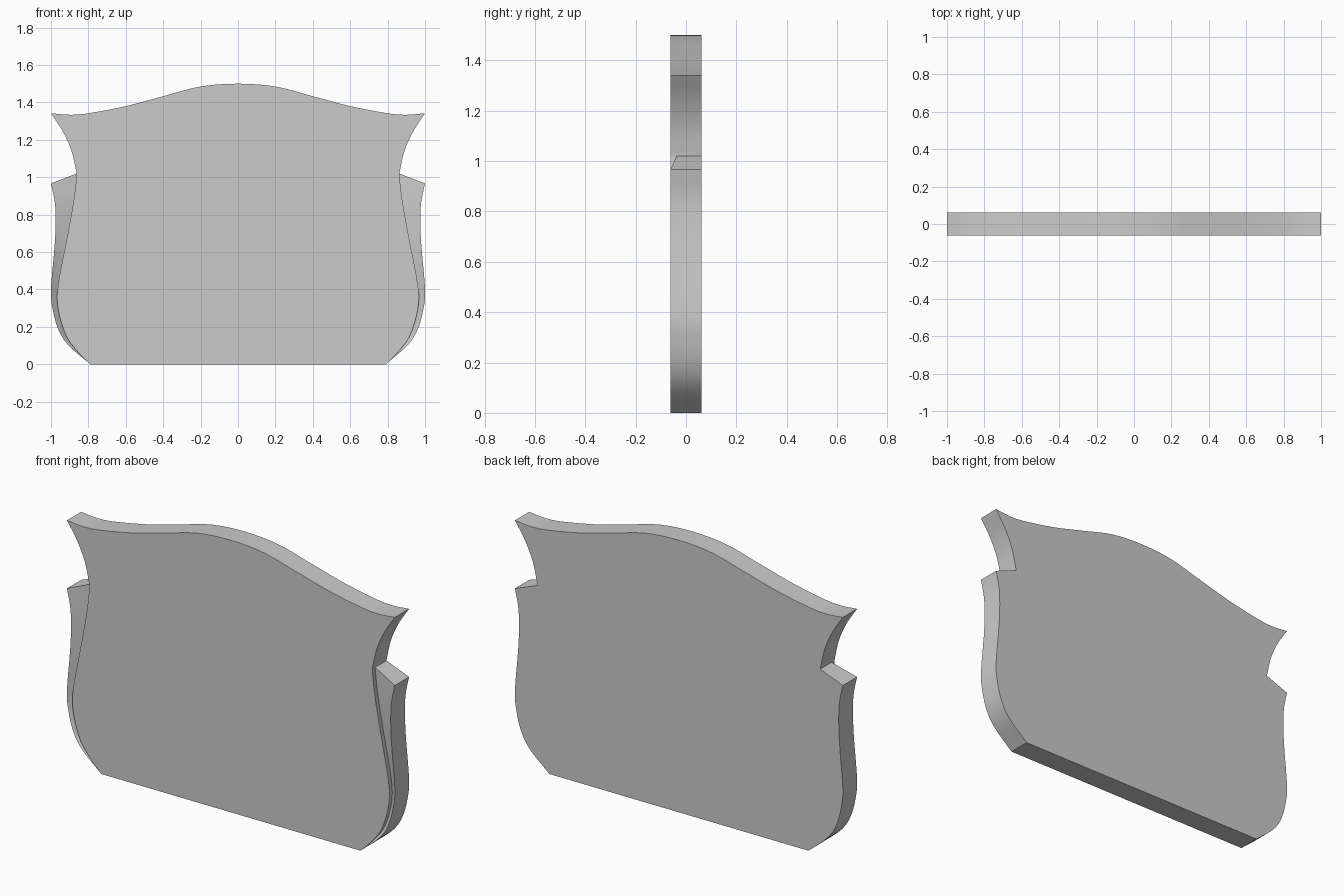
import bpy, bmesh
from mathutils import Vector

if "Cube" in bpy.data.objects:
    bpy.data.objects.remove(bpy.data.objects["Cube"])

FRONT, BACK, GROOVE = -0.062, 0.062, -0.037
STEPS = 6


def spline(pts, first=None):
    """Catmull-Rom curve through (x, z) points."""
    p = [Vector(q) for q in pts]
    p = [Vector(first) if first else 2 * p[0] - p[1]] + p + [2 * p[-1] - p[-2]]
    out = []
    for a, b, c, d in zip(p, p[1:], p[2:], p[3:]):
        for i in range(STEPS):
            t = i / STEPS
            out.append(0.5 * (2 * b + (c - a) * t + (2 * a - 5 * b + 4 * c - d) * t * t
                              + (3 * b - a - 3 * c + d) * t ** 3))
    return out + [p[-2]]


# Right-half outline curves: crest, ear, edge of the front panel, edge of the wing
crest = spline([(0, 1.5), (.2, 1.485), (.4, 1.433), (.6, 1.38), (.8, 1.342),
                (.9, 1.334), (1, 1.342)], first=(-.2, 1.485))
ear = spline([(1, 1.342), (.937, 1.245), (.89, 1.14), (.862, 1.02)])
inner = spline([(.862, 1.02), (.878, .88), (.916, .667), (.953, .48), (.967, .356),
                (.953, .254), (.916, .147), (.857, .067), (.79, 0)])
outer = spline([(1, .967), (.98, .87), (.975, .774), (.98, .64), (1, .40),
                (.99, .29), (.96, .185), (.905, .1), (.79, 0)])

bm = bmesh.new()


def row(curve, y):
    ys = y if isinstance(y, list) else [y] * len(curve)
    return [bm.verts.new((p.x, d, p.y)) for p, d in zip(curve, ys)]


def strip(a, b):
    for i in range(len(a) - 1):
        quad = list(dict.fromkeys((a[i], a[i + 1], b[i + 1], b[i])))
        if len(quad) > 2:
            bm.faces.new(quad)


upper = crest + ear[1:]
upper_f, upper_b = row(upper, FRONT), row(upper, BACK)
inner_f = [upper_f[-1]] + row(inner[1:], FRONT)
outer_b = row(outer, BACK)
outer_f = row(outer[:-1], FRONT) + [inner_f[-1]]
# Groove beside the panel runs out at the bottom corner
depths = [FRONT + (GROOVE - FRONT) * min(1, (len(inner) - 1 - i) / 12) for i in range(len(inner))]
inner_g = row(inner[:-1], depths[:-1]) + [inner_f[-1]]
base_f = bm.verts.new((0, FRONT, 0))
base_b = bm.verts.new((0, BACK, 0))

# Front and back faces
bm.faces.new(upper_f + inner_f[1:] + [base_f])
bm.faces.new(upper_b + outer_b + [base_b])
# Rim, groove wall, sloping wing, wing side
strip(upper_f[:-1], upper_b[:-1])
bm.faces.new((upper_f[-2], upper_f[-1], inner_g[0], upper_b[-1], upper_b[-2]))
strip(inner_f, inner_g)
strip(inner_g, outer_f)
strip(outer_f, outer_b)
# Wing top and base
bm.faces.new((inner_g[0], outer_f[0], outer_b[0], upper_b[-1]))
bm.faces.new((inner_f[-1], outer_b[-1], base_b, base_f))
bmesh.ops.recalc_face_normals(bm, faces=bm.faces)

mesh = bpy.data.meshes.new("headboard_panel")
bm.to_mesh(mesh)
bm.free()
panel = bpy.data.objects.new("headboard_panel", mesh)
bpy.context.collection.objects.link(panel)
mirror = panel.modifiers.new("mirror", 'MIRROR')
mirror.use_axis[0] = True
mirror.use_clip = True

bpy.context.view_layer.objects.active = panel
panel.select_set(True)
bpy.ops.object.modifier_apply(modifier="mirror")
bpy.ops.object.shade_smooth_by_angle(angle=0.5)
